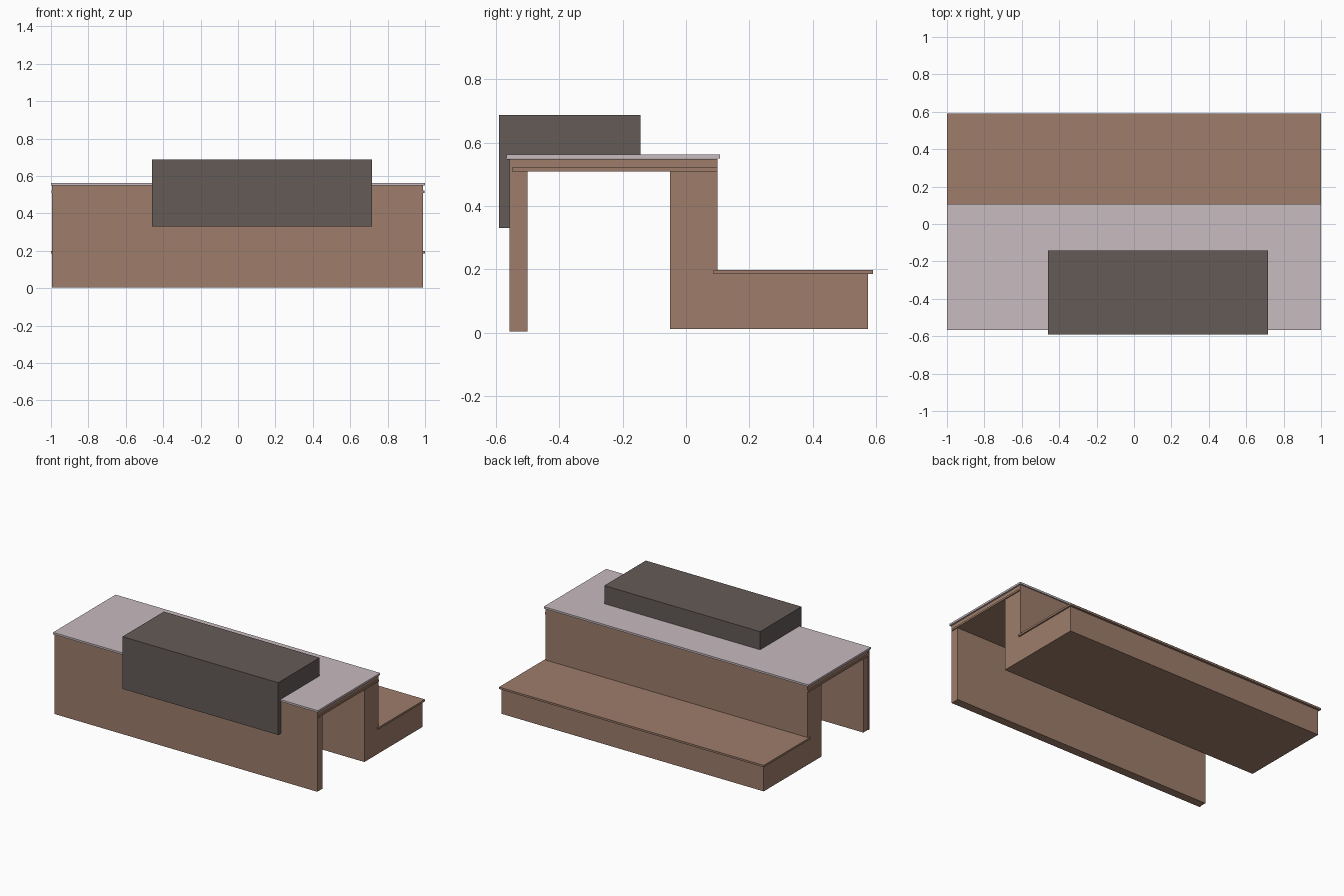
import bpy
import bmesh

if "Cube" in bpy.data.objects:
    bpy.data.objects.remove(bpy.data.objects["Cube"])


def material(name, rgb):
    m = bpy.data.materials.new(name)
    m.diffuse_color = (*rgb, 1.0)
    m.use_nodes = True
    m.node_tree.nodes["Principled BSDF"].inputs["Base Color"].default_value = m.diffuse_color
    return m


wood = material("brown wood", (0.342, 0.205, 0.147))
stone = material("pale mauve top", (0.578, 0.497, 0.527))
cloth = material("dark grey cover", (0.127, 0.105, 0.097))


def extrude_profile(name, pts, x0, x1, mat):
    """Sweep a (y, z) outline along x into a closed solid."""
    bm = bmesh.new()
    face = bm.faces.new([bm.verts.new((x0, y, z)) for y, z in pts])
    ret = bmesh.ops.extrude_face_region(bm, geom=[face])
    verts = [v for v in ret["geom"] if isinstance(v, bmesh.types.BMVert)]
    bmesh.ops.translate(bm, verts=verts, vec=(x1 - x0, 0, 0))
    bmesh.ops.recalc_face_normals(bm, faces=bm.faces)
    mesh = bpy.data.meshes.new(name)
    bm.to_mesh(mesh)
    bm.free()
    mesh.materials.append(mat)
    ob = bpy.data.objects.new(name, mesh)
    bpy.context.collection.objects.link(ob)
    return ob


def box(name, x0, x1, y0, y1, z0, z1, mat):
    return extrude_profile(name, [(y0, z0), (y1, z0), (y1, z1), (y0, z1)], x0, x1, mat)


# Front wall: outer facing board and inner panel
box("front_facing", -0.995, 0.99, -0.558, -0.55, 0.003, 0.549, wood)
box("front_panel", -0.99, 0.99, -0.55, -0.50, 0.003, 0.509, wood)

# Deck under the counter, with a thin trim layer below it
box("deck_trim", -0.997, 0.997, -0.55, 0.10, 0.509, 0.521, wood)
box("deck", -0.99, 0.99, -0.55, 0.10, 0.521, 0.549, wood)

# Rear support and low bench base in one L-shaped block
extrude_profile("rear_base", [(-0.05, 0.012), (0.575, 0.012), (0.575, 0.185),
                              (0.10, 0.185), (0.10, 0.509), (-0.05, 0.509)],
                -0.99, 0.99, wood)

# Bench board
box("bench_board", -1.0, 1.0, 0.087, 0.59, 0.185, 0.198, wood)

# Counter top
box("counter_top", -1.0, 1.0, -0.567, 0.107, 0.55, 0.563, stone)

# Cover lying on the counter and hanging over its front edge
extrude_profile("front_cover", [(-0.59, 0.33), (-0.558, 0.33), (-0.558, 0.549),
                                (-0.567, 0.549), (-0.567, 0.563), (-0.143, 0.563),
                                (-0.143, 0.687), (-0.59, 0.687)],
                -0.46, 0.717, cloth)
